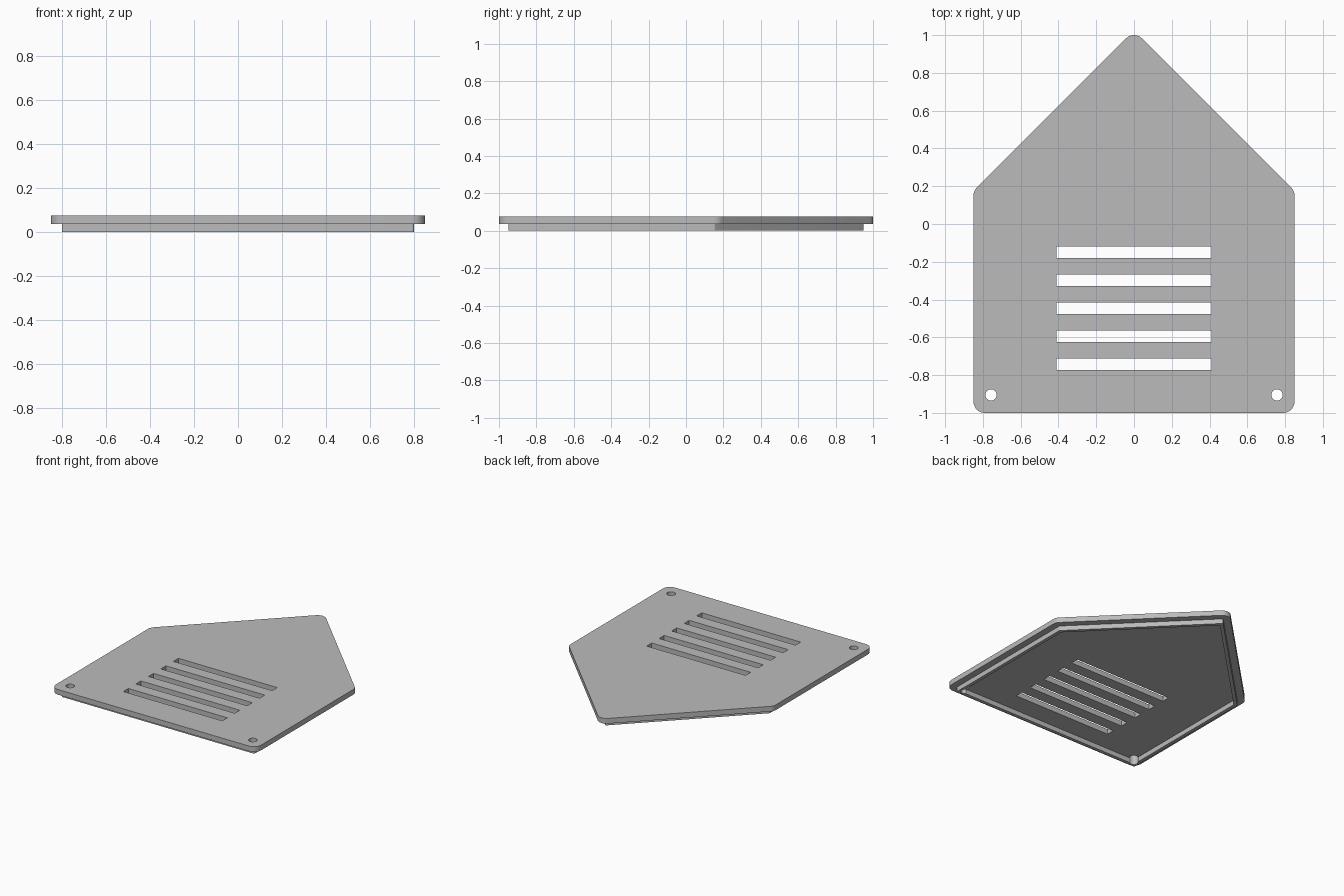
import bpy, bmesh, math
from mathutils import Vector

cube = bpy.data.objects.get("Cube")
if cube:
    bpy.data.objects.remove(cube)

grey = bpy.data.materials.new("plain grey")
grey.use_nodes = True
grey.diffuse_color = (0.5, 0.5, 0.5, 1)
grey.node_tree.nodes["Principled BSDF"].inputs["Base Color"].default_value = (0.5, 0.5, 0.5, 1)

# Sharp house outline, counter-clockwise
HOUSE = [Vector(p) for p in ((-0.85, -1), (0.85, -1), (0.85, 0.175), (0, 1.025), (-0.85, 0.175))]
SPLIT, TOP = 0.036, 0.075


def house_outline(inset, radius, steps=8):
    """House outline moved inwards, with rounded corners."""
    points = []
    for i, corner in enumerate(HOUSE):
        before = (corner - HOUSE[i - 1]).normalized()
        after = (HOUSE[(i + 1) % len(HOUSE)] - corner).normalized()
        n1, n2 = Vector((before.y, -before.x)), Vector((after.y, -after.x))
        middle = (n1 + n2).normalized()
        centre = corner - middle * (inset + radius) / middle.dot(n1)
        if radius == 0:
            points.append(centre)
            continue
        start, turn = math.atan2(n1.y, n1.x), math.acos(n1.dot(n2))
        for s in range(steps + 1):
            a = start + turn * s / steps
            points.append(centre + radius * Vector((math.cos(a), math.sin(a))))
    return points


def circle(x, y, radius, sides=32):
    return [Vector((x + radius * math.cos(a), y + radius * math.sin(a)))
            for a in (math.tau * i / sides for i in range(sides))]


def prism(name, outlines, z0, z1):
    """Object made of closed outlines extruded from z0 to z1."""
    bm = bmesh.new()
    for outline in outlines:
        face = bm.faces.new([bm.verts.new((p.x, p.y, z0)) for p in outline])
        up = bmesh.ops.extrude_face_region(bm, geom=[face])["geom"]
        bmesh.ops.translate(bm, vec=(0, 0, z1 - z0),
                            verts=[v for v in up if isinstance(v, bmesh.types.BMVert)])
    bmesh.ops.recalc_face_normals(bm, faces=bm.faces)
    mesh = bpy.data.meshes.new(name)
    bm.to_mesh(mesh)
    bm.free()
    mesh.materials.append(grey)
    obj = bpy.data.objects.new(name, mesh)
    bpy.context.collection.objects.link(obj)
    return obj


def cut(obj, cutters):
    """Subtract the cutters and bake the result."""
    for cutter in cutters:
        mod = obj.modifiers.new("cut", "BOOLEAN")
        mod.operation, mod.solver, mod.object = "DIFFERENCE", "EXACT", cutter
    graph = bpy.context.evaluated_depsgraph_get()
    mesh = bpy.data.meshes.new_from_object(obj.evaluated_get(graph))
    obj.modifiers.clear()
    obj.data = mesh


# Cover plate and the locating lip beneath it
plate = prism("cover_plate", [house_outline(0, 0.06)], SPLIT, TOP)
lip = prism("locating_lip", [house_outline(0.05, 0.01)], 0, SPLIT)

# Cutters: vent slots, screw holes, hollow inside the lip
slots = []
for i in range(5):
    y = -0.15 - 0.148 * i
    slots.append([Vector(p) for p in ((-0.41, y - 0.03), (0.41, y - 0.03),
                                      (0.41, y + 0.03), (-0.41, y + 0.03))])
slot_cutter = prism("slot_cutter", slots, -0.1, 0.2)
hole_cutter = prism("hole_cutter", [circle(s * 0.757, -0.905, 0.03) for s in (-1, 1)], -0.1, 0.2)
hollow_cutter = prism("hollow_cutter", [house_outline(0.075, 0)], -0.1, 0.2)

cut(plate, [slot_cutter, hole_cutter])
cut(lip, [hollow_cutter, hole_cutter])
for cutter in (slot_cutter, hole_cutter, hollow_cutter):
    bpy.data.objects.remove(cutter)

# Smooth the rounded corners and holes, keep the edges sharp
for obj in (plate, lip):
    bpy.ops.object.select_all(action="DESELECT")
    obj.select_set(True)
    bpy.context.view_layer.objects.active = obj
    bpy.ops.object.shade_smooth_by_angle(angle=math.radians(30))
